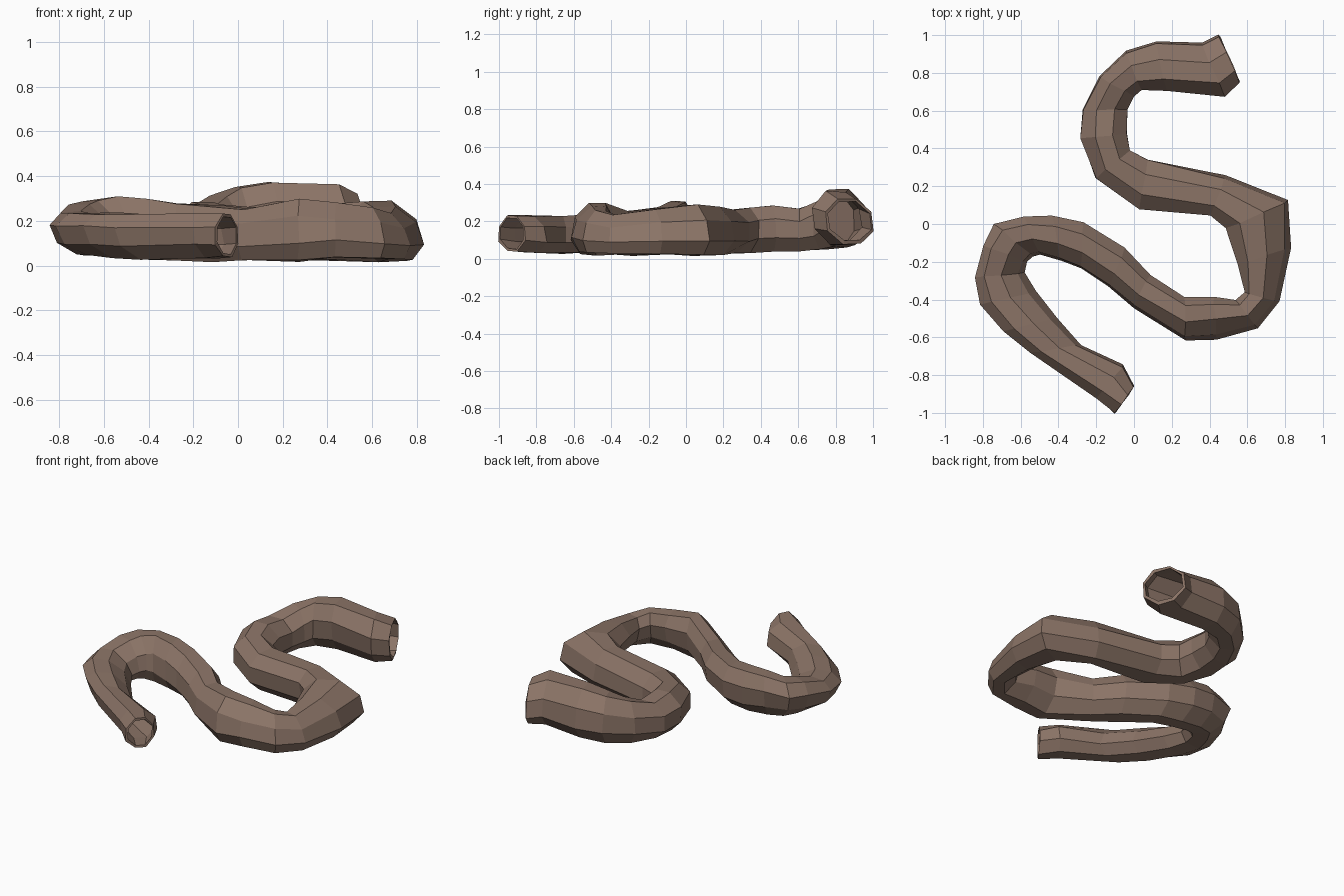
import bpy
import bmesh
import math
import random
from mathutils import Vector

random.seed(4)
SIDES = 8
WOBBLE = 0.005

if "Cube" in bpy.data.objects:
    bpy.data.objects.remove(bpy.data.objects["Cube"], do_unlink=True)

# Left bank and right bank of the winding tube, in hundredths
banks = [
    (-10, -100, 0, -86), (-20, -92, -6, -75), (-54, -68, -29, -64),
    (-68, -57, -42, -50), (-80, -42, -53, -36), (-83, -28, -59, -26),
    (-79, -12, -57, -20), (-73, -1, -54, -17), (-58, 3, -50, -16),
    (-43, 4, -39, -19), (-27, 0, -28, -23), (-5, -13, -13, -33),
    (8, -27, 0, -44), (27, -39, 27, -61), (42, -39, 44, -60),
    (54, -41, 65, -55), (59, -36, 76, -41), (56, -21, 82, -13),
    (50, -2, 81, 12), (41, 5, 48, 25), (3, 8, 7, 34),
    (-20, 24, -2, 39), (-28, 45, -4, 48), (-27, 60, -3, 61),
    (-18, 78, 0, 68), (-4, 91, 4, 71), (12, 96, 17, 71),
    (36, 95, 48, 68), (45, 100, 56, 75),
]

# Bottom, top and sideways lean of the tube at chosen stations, in hundredths
profile = [
    (0, 4, 23, 0), (2, 3, 23, -25), (5, 5, 24, -35), (6, 5, 27, -30),
    (8, 4, 31, -25), (10, 2, 28, -10), (12, 2, 25, -15), (13, 2, 30, -25),
    (14, 4, 28, -30), (16, 3, 23, -35), (18, 2, 29, -22), (20, 3, 26, 0),
    (22, 4, 28, 0), (23, 4, 27, 0), (25, 6, 35, 10), (26, 7, 37, 15),
    (27, 8, 36, 12), (28, 8, 32, 10),
]


def section_at(station):
    """Blend bottom, top and lean between the chosen stations."""
    for (a, *start), (b, *end) in zip(profile, profile[1:]):
        if a <= station <= b:
            t = (station - a) / (b - a)
            return [(p + (q - p) * t) / 100 for p, q in zip(start, end)]


def add_ring(bm, station, scale=1.0):
    """One faceted cross-section standing between the two banks."""
    lx, ly, rx, ry = (value / 100 for value in banks[station])
    low, top, lean = section_at(station)
    left, right = Vector((lx, ly, 0)), Vector((rx, ry, 0))
    centre = (left + right) / 2 + Vector((0, 0, (low + top) / 2))
    across = (right - left) / 2 * scale / math.hypot(1, lean)
    upward = Vector((0, 0, (top - low) / 2 * scale))
    step = 2 * math.pi / SIDES
    grow = 1 / math.cos(step / 2)
    ring = []
    for i in range(SIDES):
        angle = (i + 0.5) * step
        side, rise = math.cos(angle) * grow, math.sin(angle) * grow
        jitter = Vector([random.uniform(-WOBBLE, WOBBLE) for axis in "xyz"])
        point = centre + across * (side + lean * rise) + upward * rise
        ring.append(bm.verts.new(point + jitter))
    return ring


def bridge_all(bm, rings):
    """Skin a row of rings with four-sided faces."""
    for first, second in zip(rings, rings[1:]):
        for i in range(SIDES):
            j = (i + 1) % SIDES
            bm.faces.new((first[i], first[j], second[j], second[i]))


# Winding tube wall
bm = bmesh.new()
rings = [add_ring(bm, station) for station in range(len(banks))]
bridge_all(bm, rings)

# Hollow mouths: a thin lip and a deep inner wall, closed out of sight
last = len(banks) - 1
for rim, inward, depth in ((0, 1, 3), (last, -1, 4)):
    lining = [add_ring(bm, rim + inward * i, 0.87) for i in range(depth)]
    bridge_all(bm, [rings[rim]] + lining)
    bm.faces.new(lining[-1])

bmesh.ops.recalc_face_normals(bm, faces=bm.faces)
mesh = bpy.data.meshes.new("winding_tube")
bm.to_mesh(mesh)
bm.free()
tube = bpy.data.objects.new("winding_tube", mesh)
bpy.context.collection.objects.link(tube)

# Earthy brown surface
brown = bpy.data.materials.new("earth_brown")
brown.use_nodes = True
colour = (0.26, 0.175, 0.135, 1)
brown.diffuse_color = colour
brown.node_tree.nodes["Principled BSDF"].inputs["Base Color"].default_value = colour
mesh.materials.append(brown)
